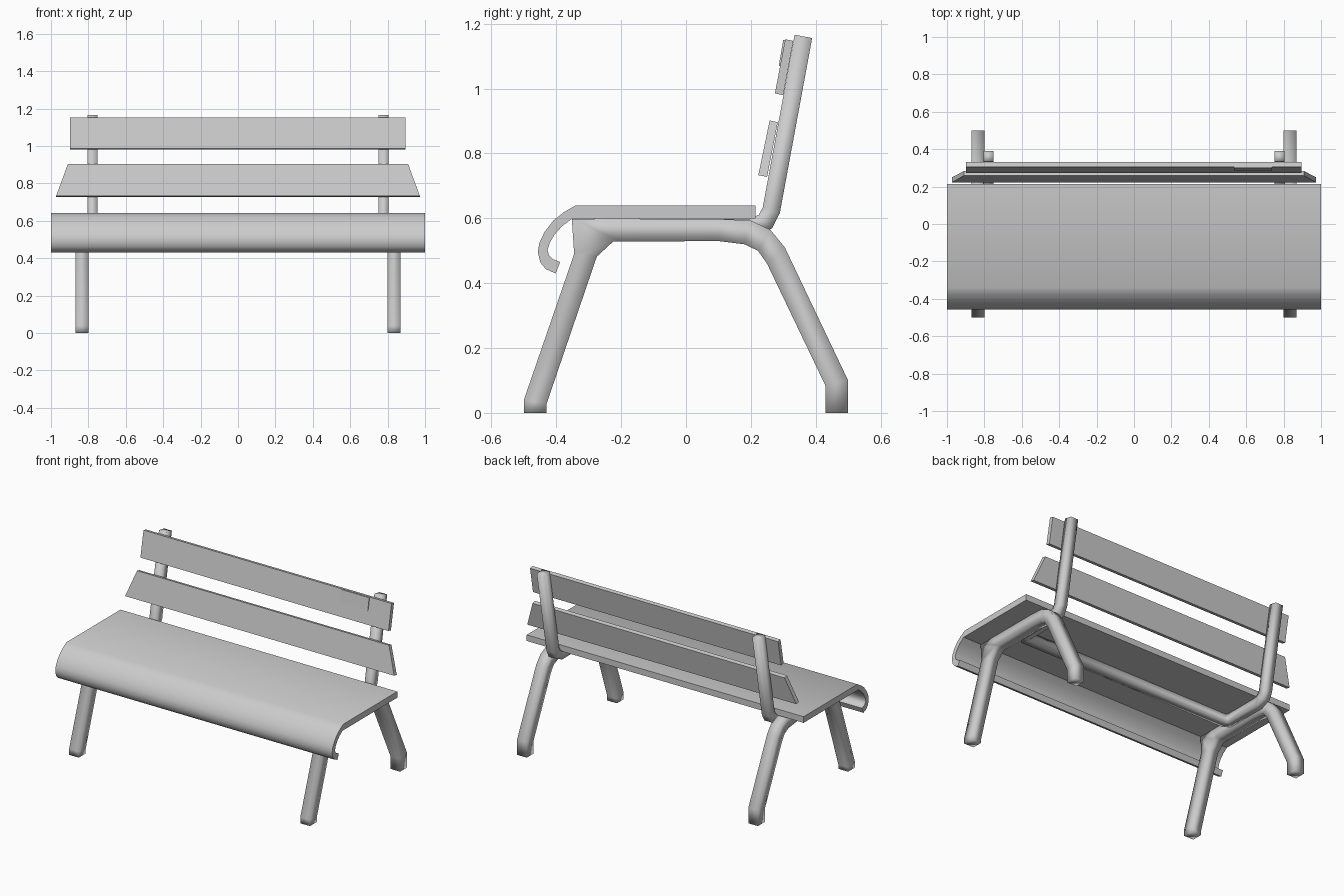
import bpy, bmesh
from mathutils import Vector

if "Cube" in bpy.data.objects:
    bpy.data.objects.remove(bpy.data.objects["Cube"])


def make(name, verts, faces, smooth=None):
    me = bpy.data.meshes.new(name)
    bm = bmesh.new()
    vs = [bm.verts.new(v) for v in verts]
    for f in faces:
        bm.faces.new([vs[i] for i in f])
    bmesh.ops.recalc_face_normals(bm, faces=bm.faces)
    bm.to_mesh(me)
    bm.free()
    ob = bpy.data.objects.new(name, me)
    bpy.context.collection.objects.link(ob)
    if smooth is not None:
        bpy.ops.object.select_all(action='DESELECT')
        ob.select_set(True)
        bpy.context.view_layer.objects.active = ob
        bpy.ops.object.shade_smooth_by_angle(angle=smooth)
    return ob


def skin(name, rings, smooth=None, cap_end=True):
    n = len(rings[0])
    faces = [tuple(range(n))]
    for r in range(len(rings) - 1):
        for i in range(n):
            j = (i + 1) % n
            faces.append((r*n + i, r*n + j, (r+1)*n + j, (r+1)*n + i))
    if cap_end:
        faces.append(tuple((len(rings) - 1)*n + i for i in range(n)))
    return make(name, [p for r in rings for p in r], faces, smooth)


def prism(name, profile, x0, x1, smooth=None, flare=None):
    flare = flare or [0] * len(profile)
    left = [(x0 - f, y, z) for (y, z), f in zip(profile, flare)]
    right = [(x1 + f, y, z) for (y, z), f in zip(profile, flare)]
    return skin(name, [left, right], smooth)


def mirror_x(ob):
    m = ob.modifiers.new("mirror", 'MIRROR')
    m.use_clip = True


# Seat with curled front lip
seat = [(0.215, 0.64), (-0.34, 0.64), (-0.375, 0.62), (-0.408, 0.594), (-0.435, 0.56),
        (-0.452, 0.525), (-0.457, 0.495), (-0.449, 0.463), (-0.432, 0.443), (-0.402, 0.43),
        (-0.388, 0.465), (-0.41, 0.474), (-0.423, 0.487), (-0.427, 0.503), (-0.42, 0.525),
        (-0.405, 0.55), (-0.383, 0.575), (-0.35, 0.6), (0.215, 0.6)]
prism("seat", seat, -1, 1, 0.62)

# Backrest slats, the lower one flared at its ends
prism("upper_slat", [(0.306, 1.152), (0.331, 1.147), (0.300, 0.98), (0.274, 0.985)], -0.897, 0.895)
prism("lower_slat", [(0.258, 0.902), (0.283, 0.896), (0.250, 0.728), (0.223, 0.733)],
      -0.91, 0.91, flare=[0, 0, 0.062, 0.062])

# Small thin plate on the upper slat
prism("plate", [(0.300, 1.15), (0.306, 1.15), (0.292, 1.07), (0.286, 1.07)], 0.535, 0.737)

# Side leg frames: pairs of outer and inner silhouette points
pairs = [((-0.5, 0), (-0.43, 0)), ((-0.5, 0.04), (-0.43, 0.028)),
         ((-0.345, 0.49), (-0.275, 0.482)), ((-0.352, 0.598), (-0.225, 0.528)),
         ((-0.25, 0.599), (-0.2, 0.528)), ((0.1, 0.598), (0.1, 0.53)),
         ((0.2, 0.593), (0.18, 0.52)), ((0.26, 0.565), (0.222, 0.5)),
         ((0.305, 0.51), (0.25, 0.46)), ((0.5, 0.1), (0.43, 0.084)),
         ((0.5, 0), (0.43, 0))]
rings = [[(0.8, *o), (0.87, *o), (0.87, *i), (0.8, *i)] for o, i in pairs]
mirror_x(skin("leg_frame", rings, 3.14))

# Back posts bending under the seat into one cross bar (half, mirrored)
X, R = 0.778, 0.0275
path = [Vector(p) for p in [(X, 0.362, 1.161), (X, 0.263, 0.625), (X, 0.245, 0.59),
                            (X, 0.2, 0.57), (X, -0.055, 0.57), (X - 0.025, -0.08, 0.57),
                            (0, -0.08, 0.57)]]
d = (path[1] - path[0]).normalized()
u = Vector((1, 0, 0))
v = d.cross(u)
ring = [path[0] + R*(a*u + b*v) for a, b in [(1, 1), (-1, 1), (-1, -1), (1, -1)]]
rings = [ring]
for k in range(1, len(path)):
    d = (path[k] - path[k-1]).normalized()
    e = (path[k+1] - path[k]).normalized() if k + 1 < len(path) else d
    n = d + e
    ring = [p + d * ((path[k] - p).dot(n) / d.dot(n)) for p in ring]
    rings.append(ring)
mirror_x(skin("back_post_frame", rings, 3.14, cap_end=False))
